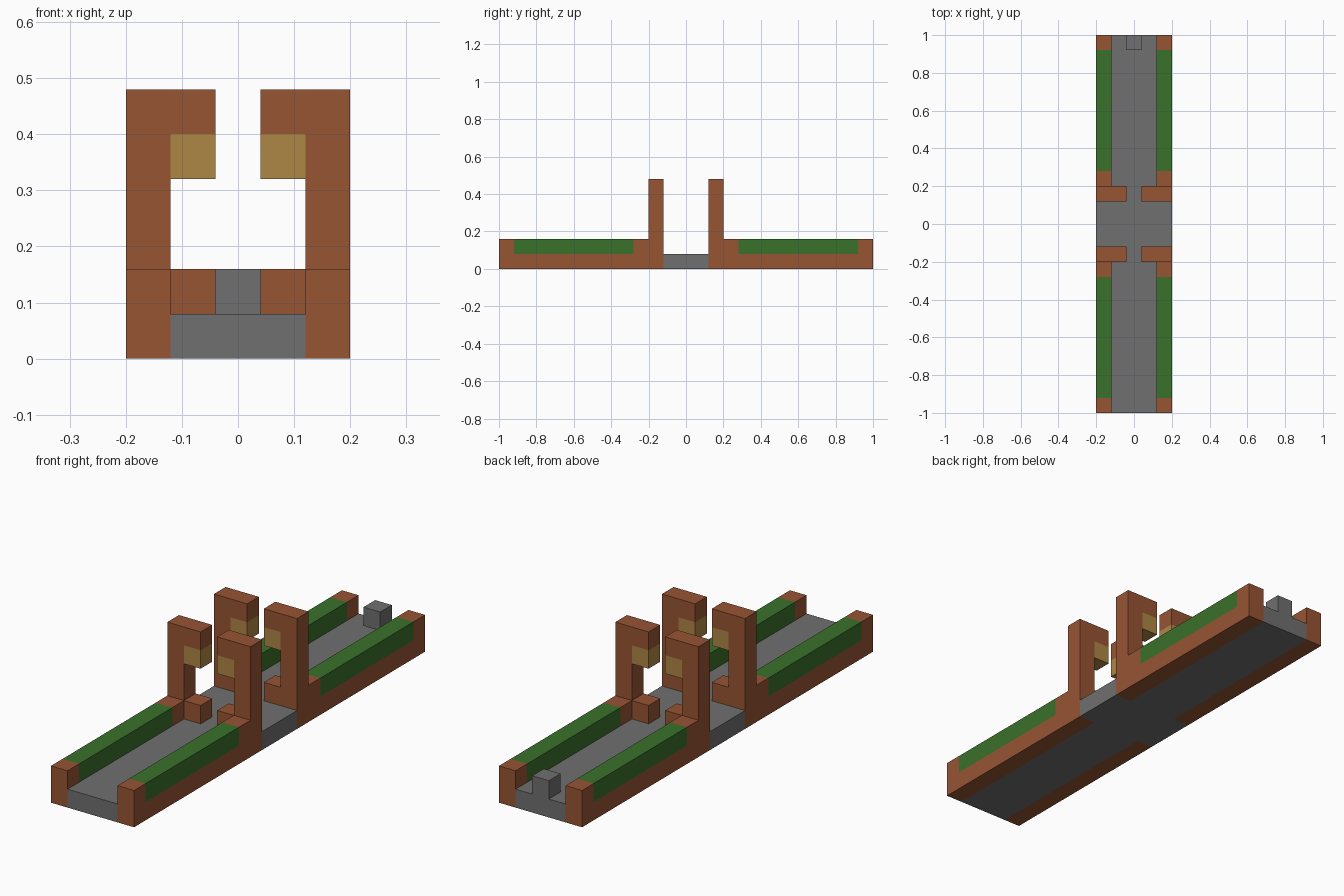
import bpy
import bmesh

cube = bpy.data.objects.get("Cube")
if cube:
    bpy.data.objects.remove(cube, do_unlink=True)

U = 0.08  # size of one block


def material(name, rgb):
    m = bpy.data.materials.new(name)
    m.use_nodes = True
    m.diffuse_color = (*rgb, 1)
    m.node_tree.nodes["Principled BSDF"].inputs["Base Color"].default_value = (*rgb, 1)
    return m


STONE = material("grey stone", (0.162, 0.162, 0.162))
BRICK = material("brown brick", (0.309, 0.089, 0.034))
HEDGE = material("green hedge", (0.042, 0.165, 0.024))
LAMP = material("gold lamp", (0.42, 0.24, 0.06))


def block(name, mat, x, y, z):
    """Box spanning three (low, high) ranges, measured in blocks."""
    bm = bmesh.new()
    bmesh.ops.create_cube(bm, size=1)
    for v in bm.verts:
        v.co = [U * (r[0] if c < 0 else r[1]) for c, r in zip(v.co, (x, y, z))]
    bmesh.ops.recalc_face_normals(bm, faces=bm.faces)
    mesh = bpy.data.meshes.new(name)
    bm.to_mesh(mesh)
    bm.free()
    mesh.materials.append(mat)
    bpy.context.collection.objects.link(bpy.data.objects.new(name, mesh))


def span(sign, low, high):
    """Range mirrored to the chosen side."""
    return tuple(sorted((sign * low, sign * high)))


# Walkway, cross path in the middle and marker at the back end
block("walkway", STONE, (-1.5, 1.5), (-12.5, 12.5), (0, 1))
for sx, side in ((1, "left"), (-1, "right")):
    block(f"{side}_cross_path", STONE, span(sx, 1.5, 2.5), (-1.5, 1.5), (0, 1))
block("back_marker", STONE, (-0.5, 0.5), (11.5, 12.5), (1, 2))

# The four mirrored quarters: wall, hedge, pillar and hanging lamp
for sx, side in ((1, "left"), (-1, "right")):
    for sy, end in ((-1, "front"), (1, "back")):
        tag = f"{end}_{side}"
        wall, inner = span(sx, 1.5, 2.5), span(sx, 0.5, 1.5)
        post = span(sy, 1.5, 2.5)
        block(f"{tag}_wall", BRICK, wall, span(sy, 2.5, 12.5), (0, 1))
        block(f"{tag}_hedge", HEDGE, wall, span(sy, 3.5, 11.5), (1, 2))
        block(f"{tag}_end_cap", BRICK, wall, span(sy, 11.5, 12.5), (1, 2))
        block(f"{tag}_inner_cap", BRICK, wall, span(sy, 2.5, 3.5), (1, 2))
        block(f"{tag}_pillar", BRICK, wall, post, (0, 6))
        block(f"{tag}_pillar_foot", BRICK, inner, post, (1, 2))
        block(f"{tag}_pillar_arm", BRICK, inner, post, (5, 6))
        block(f"{tag}_lamp", LAMP, inner, post, (4, 5))
